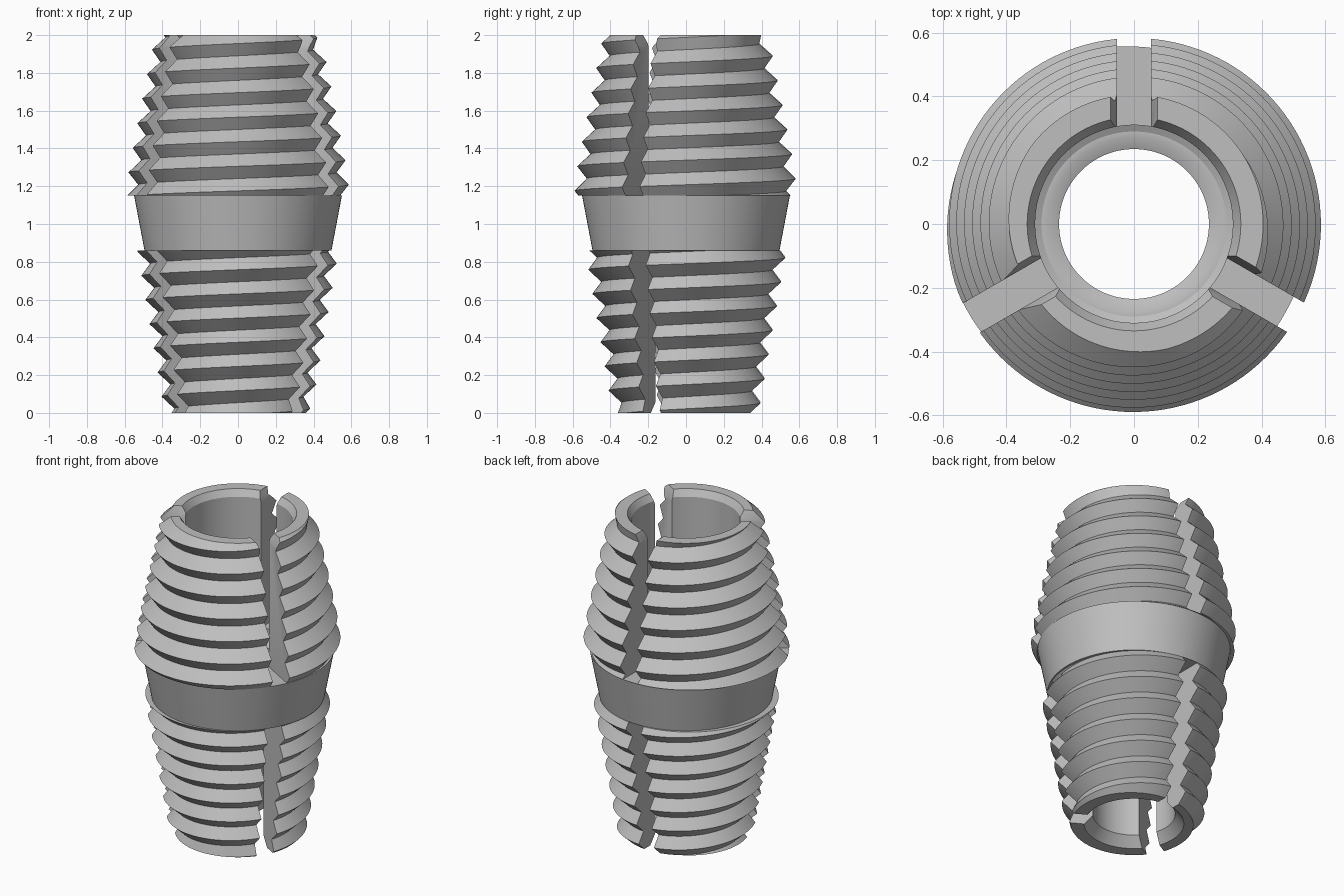
import bpy, bmesh, math
from mathutils import Matrix

cube = bpy.data.objects.get("Cube")
if cube:
    bpy.data.objects.remove(cube, do_unlink=True)

STEPS = 120
DEPTH = 0.058
SLOT = 0.053
TAU = 2 * math.pi


def metal():
    mat = bpy.data.materials.new("grey metal")
    mat.use_nodes = True
    col = (0.52, 0.52, 0.52, 1)
    mat.diffuse_color = col
    mat.node_tree.nodes["Principled BSDF"].inputs["Base Color"].default_value = col
    return mat


def make_object(name, bm):
    bmesh.ops.recalc_face_normals(bm, faces=bm.faces)
    mesh = bpy.data.meshes.new(name)
    bm.to_mesh(mesh)
    bm.free()
    obj = bpy.data.objects.new(name, mesh)
    bpy.context.collection.objects.link(obj)
    return obj


def envelope(points, z):
    """Crest radius at height z, interpolated between profile points."""
    for (za, ra), (zb, rb) in zip(points, points[1:]):
        if z <= zb:
            break
    return ra + (rb - ra) * (z - za) / (zb - za)


def thread(turn, low, high, crest, pitch, points):
    """Crest and valley points of a right-hand thread at one angle."""
    column = []
    for k in range(-20, 21):
        z = min(max(crest + pitch * (turn + k / 2), low), high)
        phase = ((z - crest) / pitch - turn) % 1
        r = envelope(points, z) - DEPTH * (1 - abs(2 * phase - 1))
        # Chamfer the crests at both ends of the sleeve
        column.append((min(r, 0.36 + z, 0.405 + 1.2 * (2 - z)), z))
    return column


# Outer and inner outlines of the smooth parts
BAND = [(0.495, 0.86), (0.55, 1.15)]
BORE = [(0.335, 2.0), (0.31, 1.96), (0.31, 1.1), (0.29, 1.09), (0.27, 1.09),
        (0.235, 1.075), (0.235, 0.06), (0.285, 0.0)]
LOWER = [(0, 0.39), (0.45, 0.465), (0.86, 0.535)]
UPPER = [(1.15, 0.592), (1.3, 0.577), (1.6, 0.52), (2, 0.44)]

# Sleeve body: threaded outside and stepped bore in one closed skin
bm = bmesh.new()
columns = []
for i in range(STEPS + 1):
    turn = i / STEPS
    outline = (thread(turn, 0, 0.86, 0.79, 0.128, LOWER) + BAND
               + thread(turn, 1.15, 2, 1.208, 0.13, UPPER) + BORE)
    c, s = math.cos(TAU * turn), math.sin(TAU * turn)
    columns.append([bm.verts.new((r * c, r * s, z)) for r, z in outline])
for a, b in zip(columns, columns[1:]):
    for j in range(len(a)):
        n = (j + 1) % len(a)
        bm.faces.new((a[j], b[j], b[n], a[n]))
bmesh.ops.remove_doubles(bm, verts=bm.verts, dist=0.00002)
sleeve = make_object("threaded_sleeve", bm)
sleeve.data.materials.append(metal())

# Radial slots: flared at the top, straight at the bottom
TOP_SLOT = [(-SLOT, 1.15), (SLOT, 1.15), (SLOT, 1.94), (0.077, 2.01), (0.077, 2.1),
            (-0.077, 2.1), (-0.077, 2.01), (-SLOT, 1.94)]
BOTTOM_SLOT = [(-SLOT, -0.1), (SLOT, -0.1), (SLOT, 0.86), (-SLOT, 0.86)]
bm = bmesh.new()
for angle in (90, 210, 330):
    turn = Matrix.Rotation(math.radians(angle), 4, "Z")
    for profile in (TOP_SLOT, BOTTOM_SLOT):
        inner = [bm.verts.new((0.15, y, z)) for y, z in profile]
        outer = [bm.verts.new((0.8, y, z)) for y, z in profile]
        bm.faces.new(inner)
        bm.faces.new(outer[::-1])
        for j in range(len(profile)):
            n = (j + 1) % len(profile)
            bm.faces.new((inner[j], outer[j], outer[n], inner[n]))
        bmesh.ops.transform(bm, matrix=turn, verts=inner + outer)
cutter = make_object("slot_cutter", bm)
cutter.hide_render = True

cut = sleeve.modifiers.new("slots", "BOOLEAN")
cut.operation = "DIFFERENCE"
cut.solver = "EXACT"
cut.object = cutter
bpy.ops.object.select_all(action="DESELECT")
bpy.context.view_layer.objects.active = sleeve
sleeve.select_set(True)
bpy.ops.object.modifier_apply(modifier=cut.name)
bpy.data.objects.remove(cutter, do_unlink=True)
bpy.ops.object.shade_smooth_by_angle(angle=math.radians(25))
